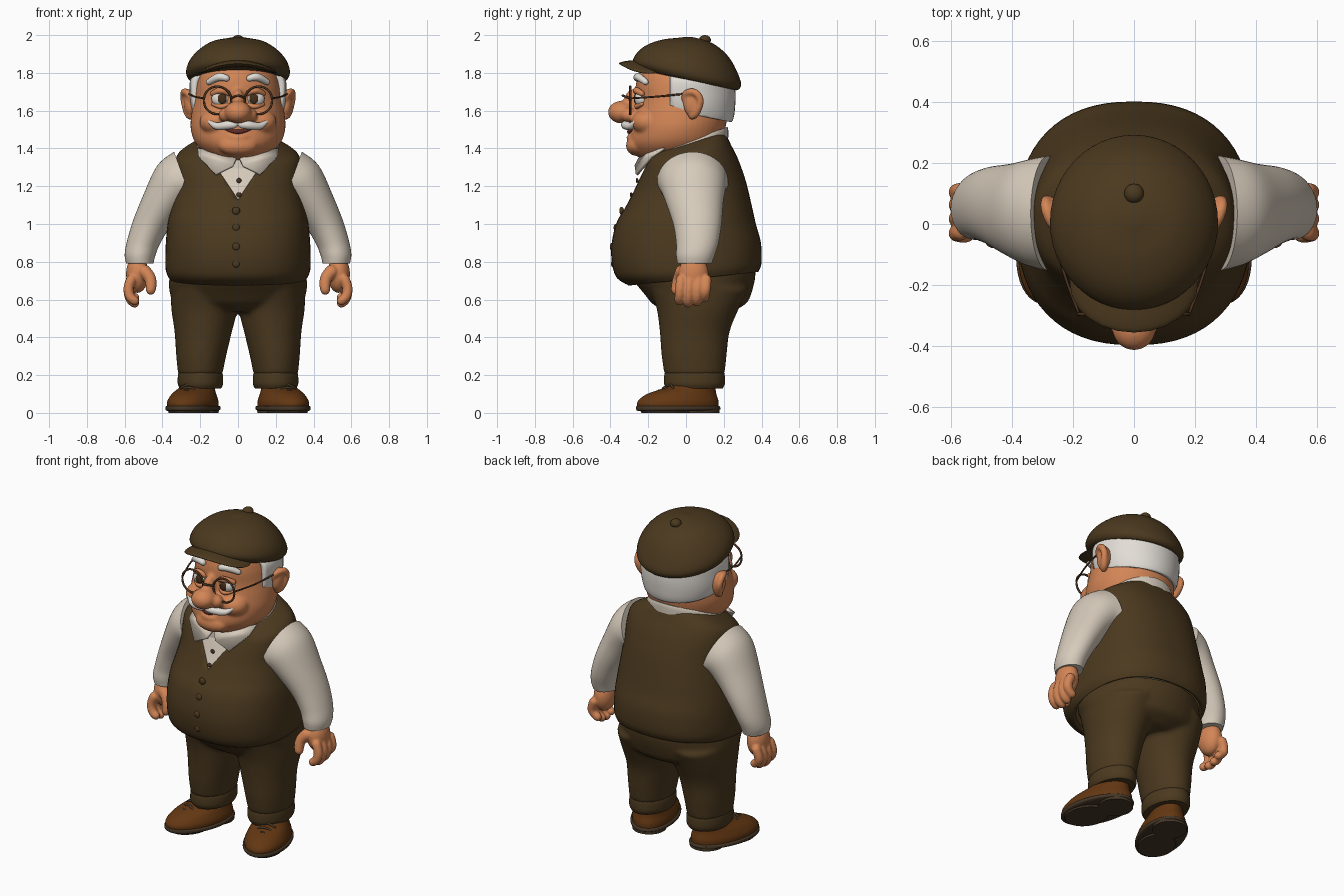
import bpy, bmesh
from math import cos, sin, tau, radians, sqrt, copysign
from mathutils import Vector, Matrix, Euler

if "Cube" in bpy.data.objects:
    bpy.data.objects.remove(bpy.data.objects["Cube"])


def colour(name, r, g, b):
    m = bpy.data.materials.new(name)
    m.use_nodes = True
    m.diffuse_color = (r, g, b, 1)
    m.node_tree.nodes["Principled BSDF"].inputs["Base Color"].default_value = (r, g, b, 1)
    return m


SKIN = colour("skin", .65, .235, .092)
TWEED = colour("brown_tweed", .071, .041, .0135)
SHIRT = colour("cream_shirt", .68, .6, .5)
HAIR = colour("white_hair", .76, .72, .67)
LEATHER = colour("shoe_leather", .125, .038, .006)
SOLE = colour("dark_sole", .06, .038, .02)
FRAME = colour("glasses_brown", .08, .035, .015)
IRIS = colour("iris_brown", .06, .027, .01)
MOUTH = colour("mouth_red", .12, .025, .018)


def finish(name, bm, mat, mirror=False, thick=0, blend=0):
    """Make the object; blend is a voxel size that fuses overlapping forms."""
    bmesh.ops.recalc_face_normals(bm, faces=bm.faces)
    me = bpy.data.meshes.new(name)
    bm.to_mesh(me)
    bm.free()
    me.materials.append(mat)
    ob = bpy.data.objects.new(name, me)
    bpy.context.collection.objects.link(ob)
    bpy.ops.object.select_all(action='DESELECT')
    ob.select_set(True)
    bpy.context.view_layer.objects.active = ob
    bpy.ops.object.shade_smooth_by_angle(angle=radians(50))
    if thick:
        s = ob.modifiers.new("thickness", 'SOLIDIFY')
        s.thickness, s.offset = thick, -1
    if mirror:
        ob.modifiers.new("mirror", 'MIRROR')
    if blend:
        r = ob.modifiers.new("fuse", 'REMESH')
        r.mode, r.voxel_size, r.use_smooth_shade = 'VOXEL', blend, True
        s = ob.modifiers.new("soften", 'SMOOTH')
        s.factor, s.iterations = .5, 7


def spline(keys, n):
    """Catmull-Rom samples through key tuples."""
    out, last = [], len(keys) - 1
    for i in range(last):
        a, b, c, d = (keys[min(max(j, 0), last)] for j in range(i - 1, i + 3))
        for k in range(n):
            t = k / n
            out.append([q + .5 * t * (r - p + t * (2*p - 5*q + 4*r - s + t * (3*(q - r) + s - p)))
                        for p, q, r, s in zip(a, b, c, d)])
    return out + [list(keys[-1])]


def skin_rings(bm, rings, caps=True):
    rows = [[bm.verts.new(p) for p in ring] for ring in rings]
    for a, b in zip(rows, rows[1:]):
        for i in range(len(a)):
            j = (i + 1) % len(a)
            bm.faces.new((a[i], a[j], b[j], b[i]))
    if caps:
        bm.faces.new(rows[0])
        bm.faces.new(rows[-1])


def add_loft(bm, keys, caps=True, n=5, segs=48, square=2.0):
    """Keys are x, y, z, rx, ry, back-up tilt, side-up tilt; square is the superellipse power."""
    section = [[copysign(abs(w) ** (2 / square), w) for w in (cos(i * tau / segs), sin(i * tau / segs))]
               for i in range(segs)]
    rings = []
    for x, y, z, rx, ry, tx, ty in spline([tuple(k) + (0,) * (7 - len(k)) for k in keys], n):
        rot = Euler((radians(tx), -radians(ty), 0)).to_matrix()
        rings.append([Vector((x, y, z)) + rot @ Vector((rx * c, ry * s, 0)) for c, s in section])
    skin_rings(bm, rings, caps)
    return bm


def add_tubes(bm, paths, segs=12):
    """Round-ended tubes through x, y, z, radius points."""
    for keys in paths:
        s = spline(keys, 10)
        pts = [Vector(p[:3]) for p in s]
        run = [0]
        for a, b in zip(pts, pts[1:]):
            run.append(run[-1] + (b - a).length)
        rings = []
        for i, p in enumerate(pts):
            t = (pts[min(i + 1, len(pts) - 1)] - pts[max(i - 1, 0)]).normalized()
            u = t.orthogonal() if i == 0 else (u - t * u.dot(t))
            u.normalize()
            v, r = t.cross(u), s[i][3]
            d = min(run[i], run[-1] - run[i], r)
            r = max(sqrt(max(r * r - (r - d) ** 2, 0)), r * .15)
            rings.append([p + r * (u * cos(k * tau / segs) + v * sin(k * tau / segs)) for k in range(segs)])
        skin_rings(bm, rings)
    return bm


def add_balls(bm, items):
    """Ellipsoids given as centre and radii."""
    for x, y, z, a, b, c in items:
        bmesh.ops.create_uvsphere(bm, u_segments=24, v_segments=16, radius=1,
                                  matrix=Matrix.Translation((x, y, z)) @ Matrix.Diagonal((a, b, c, 1)))
    return bm


def loft(name, keys, mat, mirror=False, **kw):
    finish(name, add_loft(bmesh.new(), keys, **kw), mat, mirror)


def tubes(name, paths, mat, mirror=False, segs=12):
    finish(name, add_tubes(bmesh.new(), paths, segs), mat, mirror)


def balls(name, items, mat, mirror=False):
    finish(name, add_balls(bmesh.new(), items), mat, mirror)


# Torso: vest with a V neck over a slightly smaller shirt
torso = [(0, .04, .71, .362, .345, 6), (0, .013, .76, .383, .388, 5), (0, 0, .88, .383, .397, 3),
         (0, 0, 1, .373, .37), (0, .012, 1.1, .355, .333, 2), (0, .02, 1.2, .337, .298, 5),
         (0, .018, 1.3, .335, .262, 9), (0, .01, 1.365, .318, .235, 13), (0, 0, 1.41, .245, .22, 17),
         (0, 0, 1.43, .185, .2, 18)]
bm = add_loft(bmesh.new(), torso, caps=False, n=6, segs=64, square=2.35)
for side in (1, -1):
    front = [f for f in bm.faces if f.calc_center_median().y < 0 and f.calc_center_median().z > 1.05]
    geom = front + list({e for f in front for e in f.edges}) + list({v for f in front for v in f.verts})
    bmesh.ops.bisect_plane(bm, geom=geom, plane_co=(0, 0, 1.13), plane_no=(.3 * side, 0, -.2))
opening = [f for f in bm.faces if (c := f.calc_center_median()).y < 0 and .3 * abs(c.x) < .2 * (c.z - 1.13)]
bmesh.ops.delete(bm, geom=opening, context='FACES')
finish("vest", bm, TWEED, thick=.025)
loft("shirt_body", [(x, y, z, rx - .008, ry - .008, *t) for x, y, z, rx, ry, *t in torso[3:]], SHIRT, square=2.35)
balls("vest_buttons", [(-.01, y, z, .021, .012, .021) for z, y in
                       ((1.07, -.341), (.98, -.371), (.88, -.391), (.79, -.385), (.71, -.33))], TWEED)
balls("shirt_buttons", [(.005, y, z, .013, .007, .013) for z, y in ((1.23, -.259), (1.155, -.29))], FRAME)

# Collar band and pointed flaps
loft("collar_band", [(0, .0, 1.375, .225, .238, 20), (0, .002, 1.415, .222, .236, 20),
                     (0, .004, 1.436, .212, .23, 20)], SHIRT)
bm = bmesh.new()
bm.faces.new([bm.verts.new(p) for p in ((.012, -.252, 1.35), (.03, -.272, 1.31), (.12, -.266, 1.265),
                                        (.21, -.19, 1.36), (.215, -.12, 1.405), (.11, -.215, 1.375))])
finish("collar_flaps", bm, SHIRT, True, .015)

# Sleeves and hands
loft("sleeves", [(.28, .035, 1.222, .17, .188, 0, 70), (.335, .037, 1.2, .143, .175, 0, 50),
                 (.392, .045, 1.12, .115, .153, 0, 32), (.46, .06, 1, .096, .128, 0, 20),
                 (.502, .06, .9, .086, .112, 0, 9), (.519, .05, .835, .081, .102, 0, 3),
                 (.52, .045, .79, .072, .09)], SHIRT, True)
bm = add_balls(bmesh.new(), [(.533, .04, .735, .06, .08, .1)])
add_tubes(bm, [[(.555, y, .73, .028), (.58, y - .005, .66, .027), (.567, y - .01, .61 + d, .026),
                (.525, y - .012, .582 + d, .024)] for y, d in ((-.025, 0), (.022, -.012), (.068, -.005), (.11, .015))])
add_tubes(bm, [[(.52, -.01, .77, .04), (.47, -.035, .72, .033), (.46, -.05, .67, .029), (.468, -.055, .625, .024)]])
finish("hands", bm, SKIN, True, blend=.006)

# Trousers, with seat and legs fused, and turned-up cuffs
bm = add_loft(bmesh.new(), [(0, .04, .76, .355, .33), (0, .044, .7, .365, .32), (0, .062, .63, .36, .283),
                            (0, .07, .58, .32, .25), (0, .065, .535, .18, .18)])
for s in (1, -1):
    add_loft(bm, [(s * .178, .07, .66, .178, .26), (s * .178, .062, .55, .175, .217), (s * .184, .046, .43, .152, .185),
                  (s * .195, .043, .3, .132, .172), (s * .2, .045, .2, .117, .159)])
finish("trousers", bm, TWEED, blend=.013)
loft("trouser_cuffs", [(.2, .045, .22, .112, .154), (.199, .045, .2, .119, .16), (.199, .045, .155, .12, .161),
                       (.199, .045, .13, .11, .15)], TWEED, True)

# Shoes, turned outwards
turn = Matrix.Translation((.239, -.042, 0)) @ Matrix.Rotation(radians(18), 4, 'Z')


def shoe_part(name, keys, mat):
    bm = add_loft(bmesh.new(), keys)
    bmesh.ops.transform(bm, matrix=turn, verts=bm.verts)
    finish(name, bm, mat, True)


shoe_part("shoe_uppers", [(0, 0, .025, .122, .222), (0, 0, .06, .123, .222), (0, .02, .1, .107, .19),
                          (0, .07, .135, .088, .135), (0, .1, .17, .08, .1)], LEATHER)
shoe_part("shoe_soles", [(0, -.02, .01, .118, .2), (0, 0, .017, .133, .229), (0, 0, .033, .133, .229),
                         (0, 0, .037, .124, .224)], SOLE)
shoe_part("shoe_heels", [(0, .125, 0, .098, .1), (0, .125, .03, .1, .1)], SOLE)
shoe_part("shoe_treads", [(0, -.07, 0, .104, .13), (0, -.07, .02, .108, .14)], SOLE)
tubes("shoe_laces", [[tuple(turn @ Vector((s * x, y, z))) + (.007,) for s, x, z in
                      ((-1, .06, h - .025), (0, 0, h), (1, .06, h - .025))]
                     for y, h in ((-.105, .118), (-.075, .135), (-.045, .152))], SOLE, True)

# Head fused with neck, chin, cheeks and nose
bm = add_loft(bmesh.new(), [(0, .01, 1.3, .16, .17), (0, .015, 1.42, .175, .18), (0, .02, 1.58, .19, .19)])
add_loft(bm, [(0, -.09, 1.325, .05, .08), (0, -.08, 1.35, .14, .165), (0, -.06, 1.42, .22, .237),
              (0, -.043, 1.5, .25, .25), (0, -.03, 1.58, .247, .25), (0, -.02, 1.66, .233, .245),
              (0, -.03, 1.74, .22, .235), (0, -.045, 1.81, .19, .2), (0, -.05, 1.87, .12, .13)])
add_balls(bm, [(0, -.26, 1.415, .105, .058, .055), (0, -.285, 1.458, .06, .03, .022),
               (.115, -.203, 1.54, .09, .085, .068), (-.115, -.203, 1.54, .09, .085, .068),
               (0, -.34, 1.592, .072, .074, .06), (.058, -.305, 1.578, .045, .043, .04),
               (-.058, -.305, 1.578, .045, .043, .04), (0, -.275, 1.645, .036, .055, .07)])
finish("head", bm, SKIN, blend=.009)
tubes("mouth", [[(-.07, -.278, 1.502, .006), (0, -.3, 1.488, .012), (.07, -.278, 1.502, .006)]], MOUTH)
balls("eyeballs", [(.09, -.235, 1.663, .05, .037, .045)], HAIR, True)
balls("irises", [(.084, -.266, 1.663, .024, .01, .027)], IRIS, True)
tubes("eyelids", [[(.04, -.25, 1.685, .014), (.09, -.263, 1.707, .018), (.143, -.225, 1.685, .014)],
                  [(.045, -.25, 1.638, .01), (.09, -.26, 1.622, .013), (.14, -.228, 1.638, .01)]], SKIN, True)
tubes("eyebrows", [[(.045, -.26, 1.766, .016), (.1, -.252, 1.778, .021), (.165, -.205, 1.745, .015)]], HAIR, True)
tubes("moustache", [[(0, -.325, 1.528, .018), (.055, -.318, 1.523, .023), (.115, -.292, 1.519, .019),
                     (.158, -.265, 1.548, .008)]], HAIR, True)
bm = add_balls(bmesh.new(), [(.254, .035, 1.64, .032, .05, .075)])
add_tubes(bm, [[(.235, -.012, 1.645, .016), (.266, 0, 1.692, .018), (.286, .05, 1.695, .02),
                (.284, .075, 1.65, .02), (.264, .05, 1.585, .022), (.243, .015, 1.568, .02)]])
finish("ears", bm, SKIN, True, blend=.007)

# Hair round the back and sides, ending in sideburns
bm = add_loft(bmesh.new(), [(0, .03, 1.5, .18, .18), (0, .026, 1.55, .222, .222), (0, .012, 1.62, .248, .248),
                            (0, .002, 1.7, .256, .26), (0, 0, 1.77, .25, .25), (0, -.01, 1.82, .2, .21)], caps=False)
for co, no in (((0, -.085, 0), (0, -1, 0)), ((0, -.09, 1.605), (0, -.2, -1))):
    bmesh.ops.bisect_plane(bm, geom=bm.verts[:] + bm.edges[:] + bm.faces[:], plane_co=co, plane_no=no,
                           clear_outer=True)
finish("hair", bm, HAIR, thick=.04)

# Round glasses
tubes("glasses_rims", [[(.109 + .073 * cos(a * tau / 12), -.295, 1.655 + .073 * sin(a * tau / 12), .006)
                        for a in range(13)]], FRAME, True, 8)
tubes("glasses_bridge", [[(-.04, -.295, 1.665, .006), (0, -.335, 1.68, .006), (.04, -.295, 1.665, .006)]], FRAME, segs=8)
tubes("glasses_arms", [[(.18, -.295, 1.665, .005), (.232, -.15, 1.675, .005), (.262, .0, 1.69, .005)]], FRAME, True, 8)

# Flat cap with brim and button
loft("cap_crown", [(0, .01, 1.775, .2, .22, -12), (0, .01, 1.763, .25, .265, -12), (0, .005, 1.8, .275, .293, -12),
                   (0, .01, 1.86, .258, .267, -12), (0, .015, 1.922, .205, .21, -9), (0, .015, 1.968, .13, .125, -5),
                   (0, .01, 1.99, .02, .02)], TWEED)
bm = add_balls(bmesh.new(), [(0, -.195, 1.85, .21, .16, .02)])
for v in bm.verts:
    v.co.z -= 1.2 * v.co.x ** 2
finish("cap_brim", bm, TWEED)
balls("cap_button", [(0, .1, 1.974, .032, .032, .026)], TWEED)
